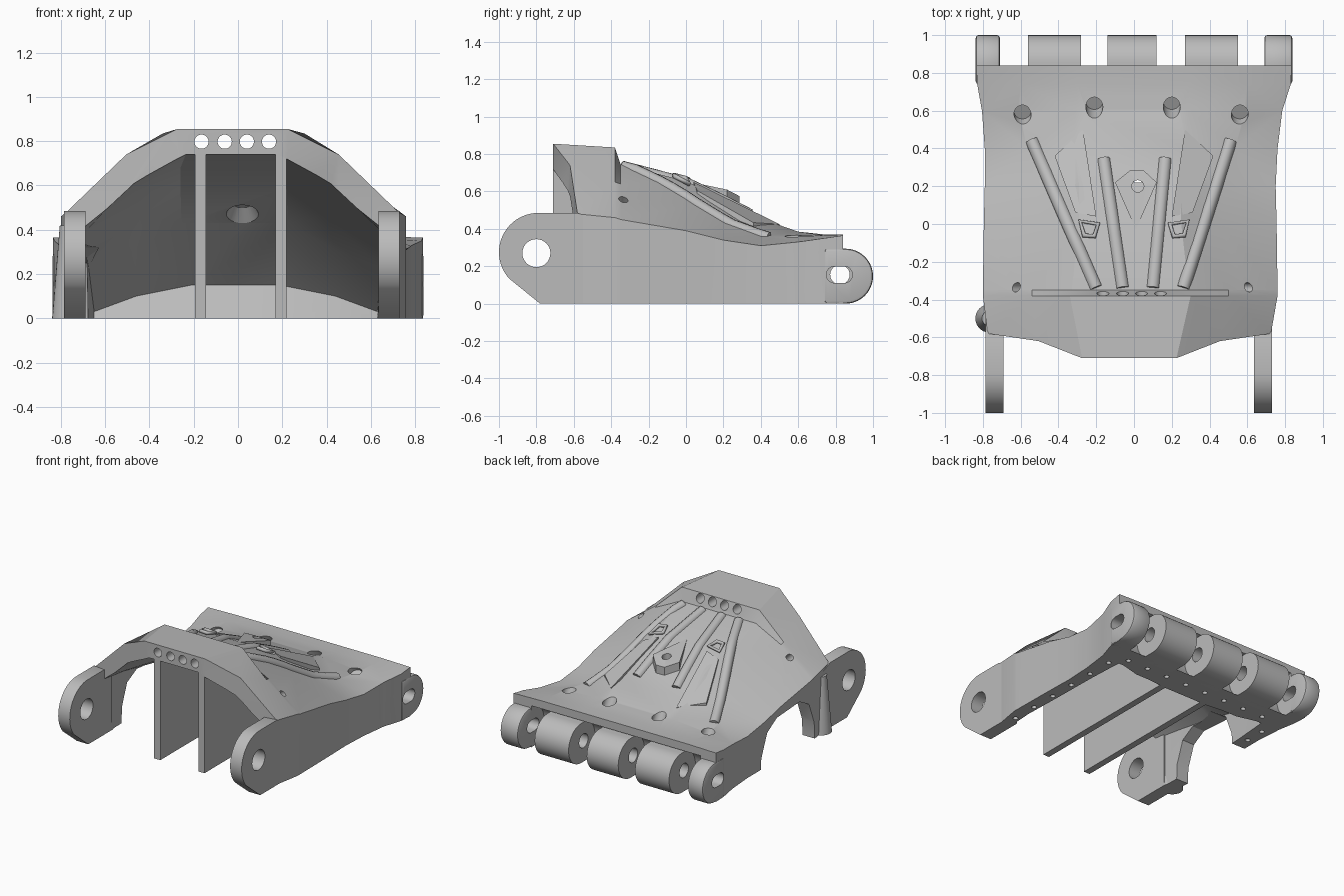
import bpy, bmesh, math
from mathutils import Vector, Matrix
from mathutils.bvhtree import BVHTree

cube = bpy.data.objects.get("Cube")
if cube:
    bpy.data.objects.remove(cube, do_unlink=True)

grey = bpy.data.materials.new("plain grey")
grey.use_nodes = True
tone = (0.5, 0.5, 0.5, 1)
grey.diffuse_color = tone
grey.node_tree.nodes["Principled BSDF"].inputs["Base Color"].default_value = tone


def add_object(name, data):
    obj = bpy.data.objects.new(name, data)
    bpy.context.scene.collection.objects.link(obj)
    data.materials.append(grey)
    return obj


def finish(name, bm):
    bmesh.ops.recalc_face_normals(bm, faces=bm.faces)
    mesh = bpy.data.meshes.new(name)
    bm.to_mesh(mesh)
    bm.free()
    return add_object(name, mesh)


def loft(name, sections, bottom, sweep=(0, 0, 0), lean=0):
    """Arched sections joined along y; sweep bends the front cap, lean tilts the back cap."""
    bm = bmesh.new()
    rings = []
    for i, (y, shift, *p) in enumerate(sections):
        top = list(zip(p[0::2], p[1::2]))
        bend = sweep if i == 0 else (0, 0, 0)
        foot = y - (lean if i == len(sections) - 1 else 0)
        half = [(x, foot + d, bottom) for (x, z), d in zip(top, bend)][::-1]
        half += [(x, y + d, z) for (x, z), d in zip(top, bend)]
        rings.append([[bm.verts.new((shift + s * x, y, z)) for x, y, z in half] for s in (-1, 1)])
    for a, b in zip(rings, rings[1:]):
        for side in (0, 1):
            for k in range(5):
                bm.faces.new((a[side][k], a[side][k + 1], b[side][k + 1], b[side][k]))
        for k in (0, 5):
            bm.faces.new((a[0][k], a[1][k], b[1][k], b[0][k]))
    for left, right in (rings[0], rings[-1]):
        for half in (left, right):
            for k in (0, 1):
                bm.faces.new((half[k], half[k + 1], half[4 - k], half[5 - k]))
        bm.faces.new((left[0], right[0], right[5], left[5]))
    return finish(name, bm)


def prism(name, outline, x0, x1):
    """Side outline of (y, z) points extruded across x."""
    bm = bmesh.new()
    ends = [[bm.verts.new((x, y, z)) for y, z in outline] for x in (x0, x1)]
    for ring in ends:
        bm.faces.new(ring)
    n = len(outline)
    for k in range(n):
        j = (k + 1) % n
        bm.faces.new((ends[0][k], ends[0][j], ends[1][j], ends[1][k]))
    return finish(name, bm)


def cylinder(bm, centre, axis, radius, depth, top=None, segments=32):
    turn = Vector(axis).to_track_quat('Z', 'Y').to_matrix().to_4x4()
    bmesh.ops.create_cone(bm, cap_ends=True, segments=segments, radius1=radius,
                          radius2=radius if top is None else top, depth=depth,
                          matrix=Matrix.Translation(centre) @ turn)


def cut(obj, cutter):
    mod = obj.modifiers.new("cut", 'BOOLEAN')
    mod.operation, mod.solver, mod.object = 'DIFFERENCE', 'EXACT', cutter
    bpy.context.view_layer.objects.active = obj
    bpy.ops.object.modifier_apply(modifier=mod.name)
    bpy.data.objects.remove(cutter, do_unlink=True)


def cut_holes(obj, holes):
    bm = bmesh.new()
    for hole in holes:
        cylinder(bm, *hole)
    cut(obj, finish("cutter", bm))


def arc(cy, cz, r, start, end, steps=20):
    angles = [math.radians(start + (end - start) * i / steps) for i in range(steps + 1)]
    return [(cy + r * math.cos(a), cz + r * math.sin(a)) for a in angles]


def tube(name, points, radius, cyclic=False):
    curve = bpy.data.curves.new(name, 'CURVE')
    curve.dimensions = '3D'
    curve.bevel_depth, curve.bevel_resolution, curve.use_fill_caps = radius, 3, True
    spline = curve.splines.new('POLY')
    spline.points.add(len(points) - 1)
    for point, co in zip(spline.points, points):
        point.co = (*co, 1)
    spline.use_cyclic_u = cyclic
    return add_object(name, curve)


# Main shell: arched hood at the front, flattening towards the knuckles
shell = loft("shell", [
    (-.58, -.025, .75, .48, .48, .74, .25, .855),
    (-.38, -.02, .78, .46, .52, .65, .32, .835),
    (-.35, -.02, .78, .45, .52, .64, .31, .745),
    (0, -.02, .775, .39, .48, .525, .27, .655),
    (.2, -.02, .77, .34, .5, .43, .27, .56),
    (.4, -.015, .775, .31, .55, .36, .3, .455),
    (.6, -.01, .795, .33, .6, .36, .3, .385),
    (.74, 0, .83, .35, .6, .365, .3, .37),
    (.84, 0, .835, .365, .6, .37, .3, .37)],
    0, sweep=(0, -.04, -.13))
cut(shell, loft("cavity", [
    (-.8, -.03, .66, .44, .45, .63, .2, .755),
    (-.35, -.02, .68, .38, .44, .57, .24, .68),
    (0, -.02, .67, .31, .42, .46, .24, .59),
    (.3, -.015, .66, .23, .45, .31, .24, .43),
    (.62, -.01, .64, .03, .45, .1, .2, .15)],
    -.1, lean=.14))

# Thumb opening in one side wall
cut(shell, prism("thumb_cutter", [(.25, -.1), (.24, .08), (.17, .25), (.06, .32), (-.2, .34),
                                  (-.31, .28), (-.37, .12), (-.38, -.1)], -.95, -.6))

# Knuckle scoop, cable holes, countersunk centre hole and screw holes
PIN_Y, PIN_Z = .853, .147
cut_holes(shell, [((-.01, PIN_Y, PIN_Z), (1, 0, 0), .165, 1.4)])
cut_holes(shell, [((x, -.55, .798), (0, 1, 0), .032, .5) for x in (-.165, -.06, .04, .14)])
cut_holes(shell, [((.02, .2, .49), (0, 0, 1), .1, .12, .03)])
cut_holes(shell, [((s * .61, -.335, .56), (s, 0, 1), .025, .13) for s in (-1, 1)])
cut_holes(shell, [((x, y, .38), (0, -.5, 1), .045, .12)
                  for x, y in ((-.59, .57), (-.21, .62), (.2, .62), (.56, .57))])
screws = [(.69, -.45 + .2 * i) for i in range(6)]
screws += [(-.6 + .172 * i, .66) for i in range(8)]
screws += [(-.73, y) for y in (-.5, .35, .5)]
cut_holes(shell, [((x, y, 0), (0, 0, 1), .018, .1) for x, y in screws])

# Pin slot through both outer walls
slot = arc(.845, .155, .045, -90, 90, 8) + arc(.795, .155, .045, 90, 270, 8)
cut(shell, prism("slot_cutter", slot, -1, 1))

# Knuckle lugs
lug_outline = arc(PIN_Y, PIN_Z, .147, -90, 90) + [(.68, PIN_Z * 2), (.68, 0)]
for number, (x0, x1) in enumerate(((-.56, -.28), (-.14, .12), (.27, .55))):
    lug = prism(f"knuckle_lug_{number}", lug_outline, x0, x1)
    cut_holes(lug, [((0, .823, .155), (1, 0, 0), .052, 2)])
end_outline = arc(PIN_Y, PIN_Z, .147, -90, 90) + [(.74, PIN_Z * 2), (.74, 0)]
for name, x0, x1 in (("right_end_lug", -.838, -.71), ("left_end_lug", .69, .838)):
    lug = prism(name, end_outline, x0, x1)
    bevel = lug.modifiers.new("soft edge", 'BEVEL')
    bevel.width, bevel.segments, bevel.angle_limit = .015, 2, math.radians(50)
    bevel.limit_method = 'ANGLE'
    bpy.context.view_layer.objects.active = lug
    bpy.ops.object.modifier_apply(modifier=bevel.name)
    cut(lug, prism("slot_cutter", slot, -1, 1))

# Wrist arms with round pivot ends
arm_outline = [(-.5, 0), (-.78, 0)] + arc(-.79, .275, .21, 222, 90) + [(-.58, .485), (-.5, .45)]
for name, x0, x1 in (("right_wrist_arm", -.785, -.69), ("left_wrist_arm", .635, .73)):
    arm = prism(name, arm_outline, x0, x1)
    cut_holes(arm, [((0, -.8, .27), (1, 0, 0), .075, 2)])

# Tapered swelling on the foot beside the thumb opening
bm = bmesh.new()
cylinder(bm, (-.765, -.5, .21), (0, 0, 1), .075, .42, .04, 24)
finish("thumb_swelling", bm)

# Inner dividing walls
divider = [(-.71, 0), (-.71, .765), (-.38, .7), (0, .61), (.3, .45), (.56, .22), (.56, 0)]
for name, x in (("right_divider", -.17), ("left_divider", .195)):
    prism(name, divider, x - .025, x + .025)

# Surface details follow the height of the shell
bm = bmesh.new()
bm.from_mesh(shell.data)
tree = BVHTree.FromBMesh(bm)
bm.free()


def on_shell(x, y, lift=0):
    hit = tree.ray_cast(Vector((x, y, 2)), Vector((0, 0, -1)))[0]
    return Vector((x, y, (hit.z if hit else 0) + lift))


def plate(name, outline, lifts):
    bm = bmesh.new()
    top = [bm.verts.new(on_shell(x, y, lift)) for (x, y), lift in zip(outline, lifts)]
    low = [bm.verts.new(on_shell(x, y, -.03)) for x, y in outline]
    bm.faces.new(top)
    bm.faces.new(low)
    for k in range(len(top)):
        j = (k + 1) % len(top)
        bm.faces.new((top[k], top[j], low[j], low[k]))
    return finish(name, bm)


# Cable ridges fanning out from the hood
for number, (x0, x1, y1) in enumerate(((-.2, -.54, .44), (-.06, -.16, .34),
                                       (.1, .165, .34), (.26, .51, .44))):
    path = [on_shell(x0 + (x1 - x0) * t / 12, -.34 + (y1 + .34) * t / 12, -.014) for t in range(13)]
    tube(f"cable_ridge_{number}", path, .036)

# Raised panels and small loops between the ridges
for name, s in (("right", -1), ("left", 1)):
    plate(f"{name}_panel", [(s * .2, .04), (s * .31, .06), (s * .42, .36), (s * .27, .5)],
          (.015, .015, .02, .005))
    corners = ((.19, .0), (.285, .015), (.265, -.06), (.21, -.065))
    tube(f"{name}_loop", [on_shell(s * x, y, .015) for x, y in corners], .013, True)

# Kite shaped boss around the centre hole
boss = plate("centre_boss", [(.01, -.03), (.12, .22), (.05, .285), (-.02, .285), (-.1, .22)],
             (0, .06, .06, .06, .06))
cut_holes(boss, [((.02, .2, .55), (0, 0, 1), .032, .4)])

# Smooth shading with crisp edges
bpy.ops.object.select_all(action='DESELECT')
for obj in bpy.context.scene.objects:
    if obj.type == 'MESH' and grey.name in obj.data.materials:
        obj.select_set(True)
        bpy.context.view_layer.objects.active = obj
bpy.ops.object.shade_smooth_by_angle(angle=math.radians(25))
